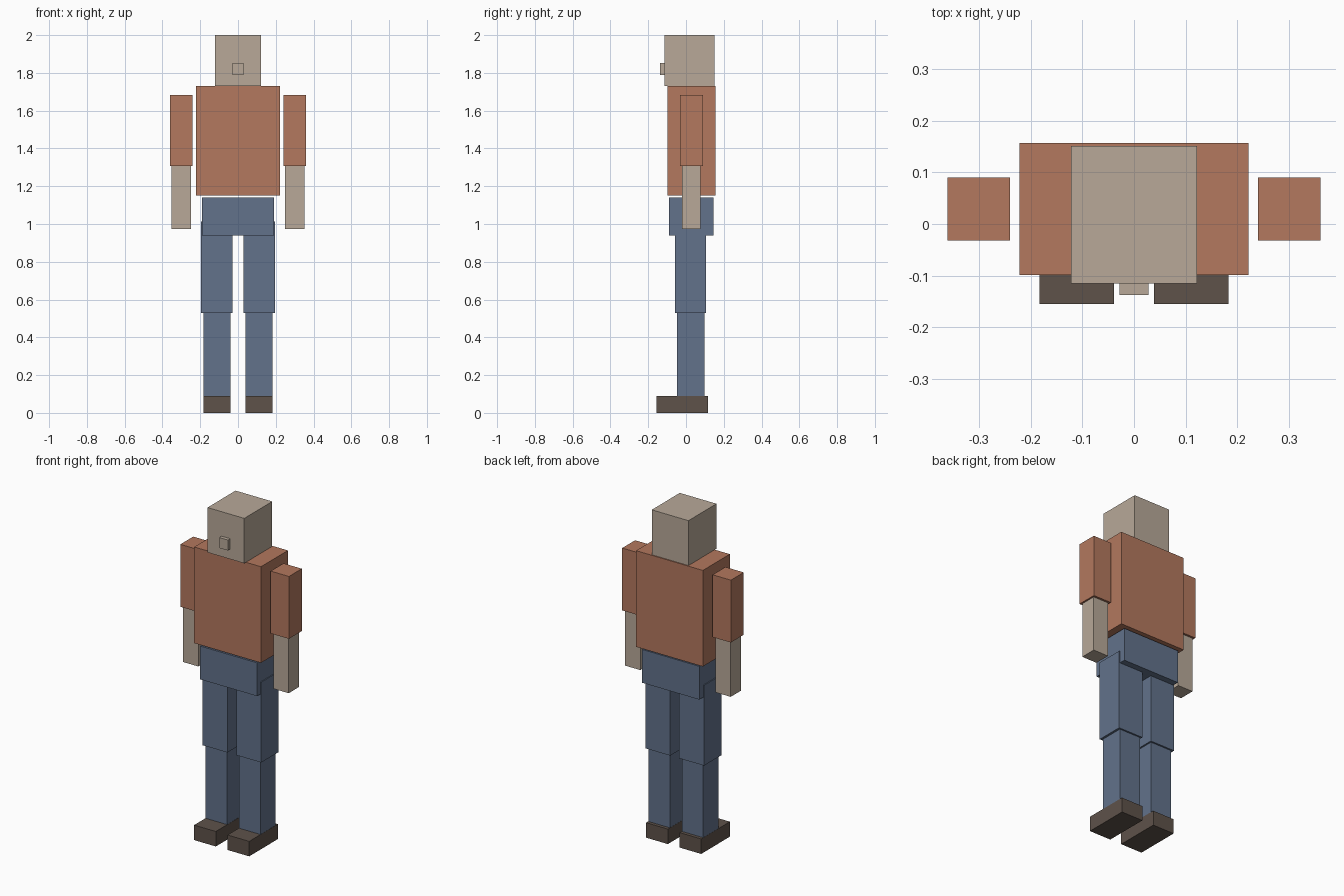
import bpy
import bmesh

if "Cube" in bpy.data.objects:
    bpy.data.objects.remove(bpy.data.objects["Cube"])


def srgb(r, g, b):
    def lin(c):
        c /= 255
        return c / 12.92 if c <= 0.04045 else ((c + 0.055) / 1.055) ** 2.4
    return (lin(r), lin(g), lin(b), 1.0)


def material(name, rgb):
    m = bpy.data.materials.new(name)
    m.diffuse_color = srgb(*rgb)
    m.use_nodes = True
    m.node_tree.nodes["Principled BSDF"].inputs["Base Color"].default_value = m.diffuse_color
    return m


skin = material("skin", (184, 169, 153))
shirt = material("rust_shirt", (179, 120, 94))
denim = material("blue_trousers", (98, 114, 139))
leather = material("brown_shoes", (94, 82, 74))


def box(name, x, y, z, mat):
    """Box given by its (min, max) range on each axis."""
    bm = bmesh.new()
    bmesh.ops.create_cube(bm, size=1)
    for v in bm.verts:
        v.co = [r[0] if c < 0 else r[1] for c, r in zip(v.co, (x, y, z))]
    me = bpy.data.meshes.new(name)
    bm.to_mesh(me)
    bm.free()
    me.materials.append(mat)
    ob = bpy.data.objects.new(name, me)
    bpy.context.collection.objects.link(ob)
    return ob


def pair(name, x, y, z, mat):
    """Matching left and right boxes."""
    box("right_" + name, x, y, z, mat)
    box("left_" + name, (-x[1], -x[0]), y, z, mat)


# Head and nose
box("head", (-0.122, 0.122), (-0.115, 0.151), (1.73, 2.0), skin)
box("nose", (-0.028, 0.028), (-0.137, -0.113), (1.79, 1.853), skin)

# Body
box("torso", (-0.222, 0.222), (-0.099, 0.157), (1.152, 1.73), shirt)
box("pelvis", (-0.19, 0.19), (-0.09, 0.145), (0.94, 1.14), denim)

# Arms
pair("upper_arm", (0.24, 0.361), (-0.032, 0.09), (1.308, 1.683), shirt)
pair("forearm", (0.25, 0.351), (-0.02, 0.077), (0.974, 1.308), skin)

# Legs
pair("thigh", (0.03, 0.195), (-0.058, 0.107), (0.53, 1.013), denim)
pair("shin", (0.04, 0.182), (-0.047, 0.097), (0.083, 0.53), denim)
pair("shoe", (0.039, 0.183), (-0.155, 0.117), (0.0, 0.09), leather)
